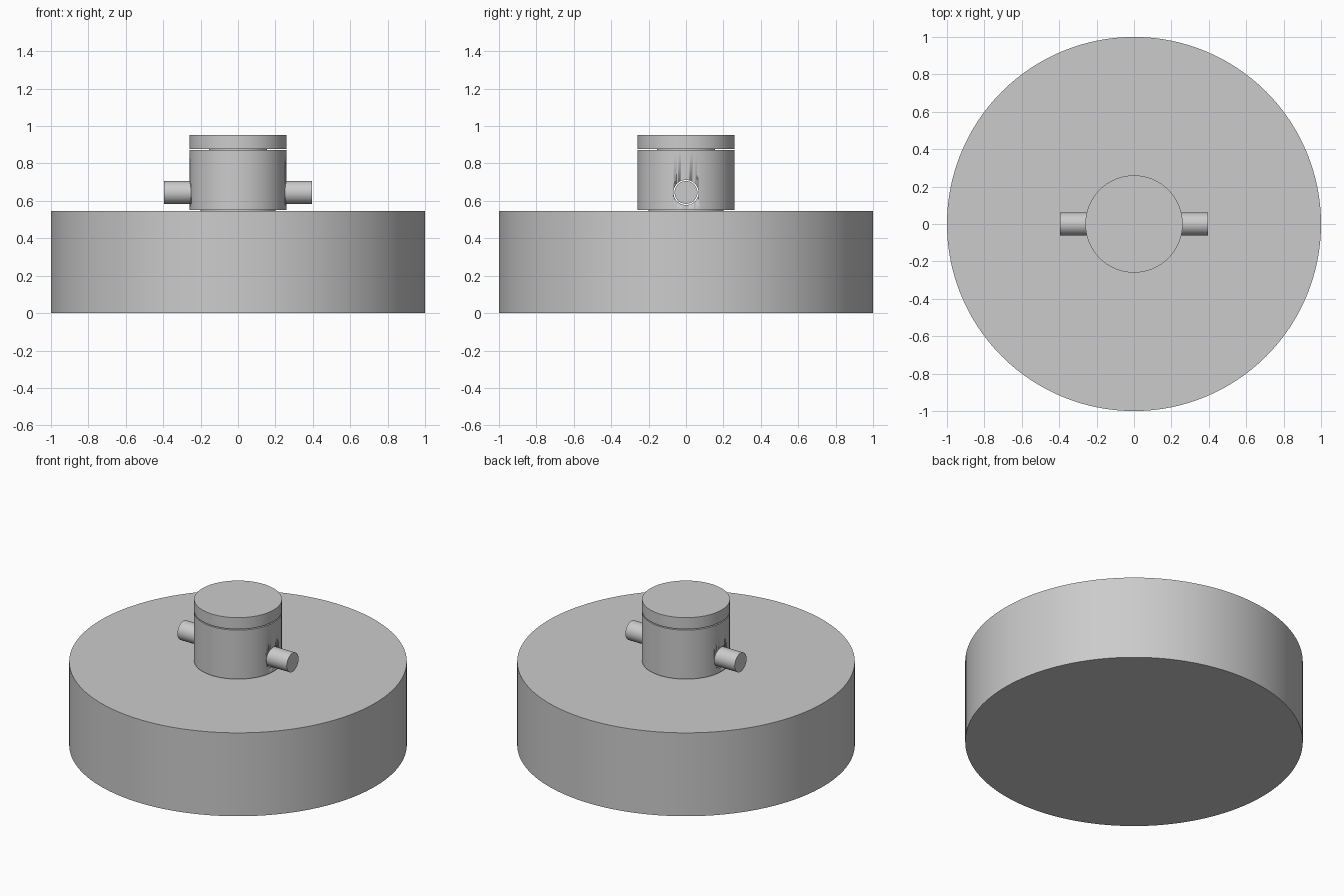
import bpy
import math

SEGMENTS = 128

# Remove the default cube
default = bpy.data.objects.get("Cube")
if default:
    bpy.data.objects.remove(default, do_unlink=True)

# Single grey material
grey = bpy.data.materials.new("plain_grey")
grey.use_nodes = True
colour = (0.6, 0.6, 0.6, 1)
grey.diffuse_color = colour
grey.node_tree.nodes["Principled BSDF"].inputs["Base Color"].default_value = colour


def finish(obj, name):
    obj.name = name
    obj.data.materials.append(grey)
    bpy.ops.object.shade_smooth_by_angle(angle=math.radians(30))
    return obj


def disc(name, radius, bottom, top):
    """Upright cylinder between two heights."""
    bpy.ops.mesh.primitive_cylinder_add(
        vertices=SEGMENTS, radius=radius, depth=top - bottom,
        location=(0, 0, (bottom + top) / 2))
    return finish(bpy.context.object, name)


def cross_rod(name, radius, half_length, height):
    """Cylinder lying along x."""
    bpy.ops.mesh.primitive_cylinder_add(
        vertices=64, radius=radius, depth=half_length * 2,
        location=(0, 0, height), rotation=(0, math.pi / 2, 0))
    return finish(bpy.context.object, name)


# Wide base
disc("base", 1.0, 0, 0.545)

# Neck standing on a recessed spacer
disc("lower_spacer", 0.2, 0.545, 0.551)
neck = disc("neck", 0.26, 0.551, 0.871)

# Cap above a narrow groove
disc("upper_spacer", 0.155, 0.871, 0.878)
disc("cap", 0.26, 0.878, 0.953)

# Clearance hole through the neck
cutter = cross_rod("pin_hole_cutter", 0.067, 0.5, 0.645)
cutter.hide_render = True
cut = neck.modifiers.new("pin_hole", "BOOLEAN")
cut.operation = "DIFFERENCE"
cut.solver = "EXACT"
cut.object = cutter
bpy.context.view_layer.objects.active = neck
bpy.ops.object.modifier_apply(modifier=cut.name)
bpy.data.objects.remove(cutter, do_unlink=True)

# Cross pin running through the hole
cross_rod("cross_pin", 0.061, 0.395, 0.645)
